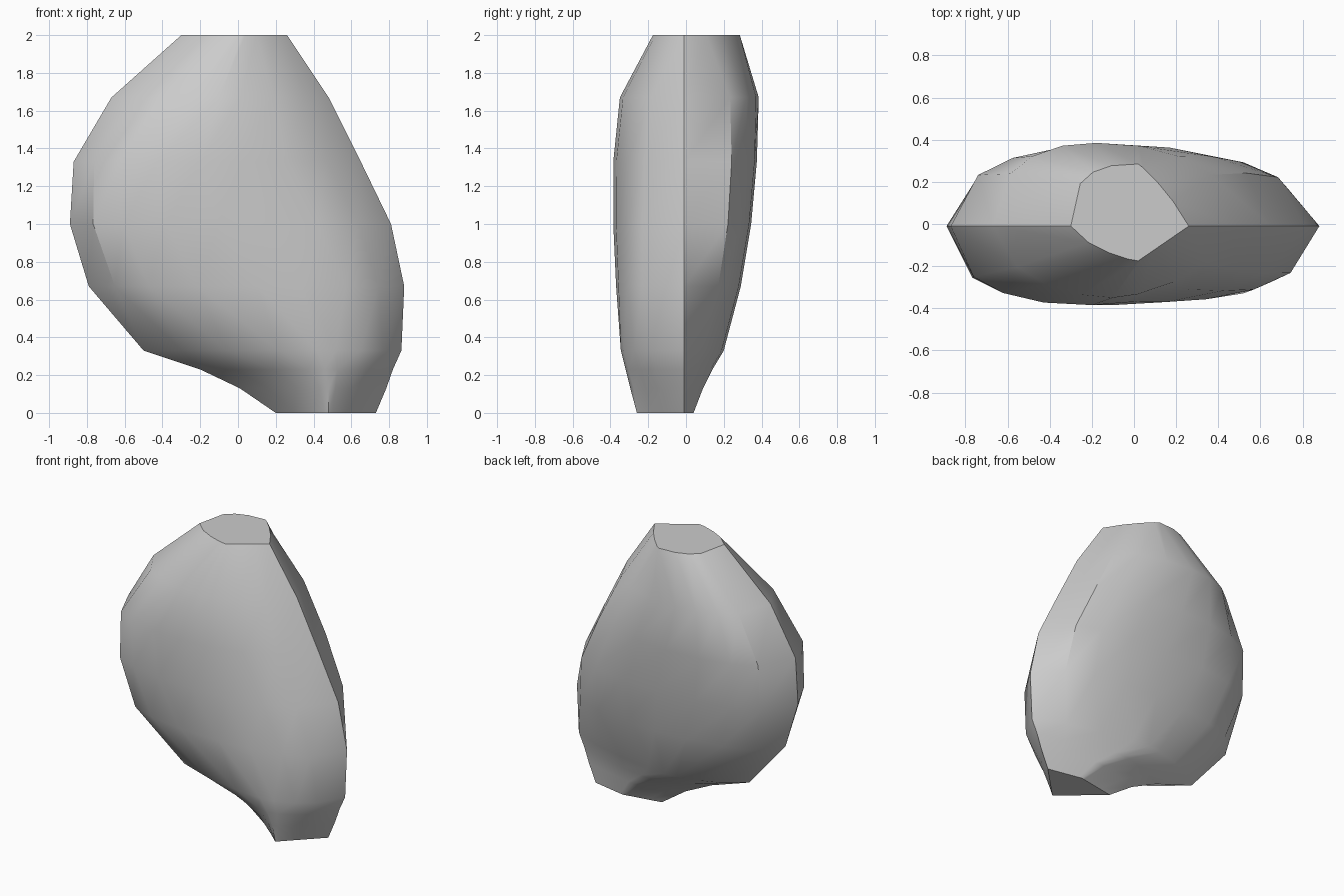
import bpy
import bmesh
from math import cos, sin, radians

default_cube = bpy.data.objects.get("Cube")
if default_cube:
    bpy.data.objects.remove(default_cube, do_unlink=True)

RIDGE_Y = -0.01             # the side ridge runs all round the stone in this plane
ANGLES = (0, 36, 55, 74)    # corner points between a side ridge and a peak

# Rings from foot to crown:
# height, left x, right x, front y, front peak x, back y, back peak x,
# then corner fullness: front left, front right, back right, back left
# (1 gives a straight chamfer, 2 an ellipse, more a squarer corner)
RINGS = [
    (0.00, 0.20, 0.73, -0.26, 0.48, 0.04, 0.48, 1, 1, 1, 1),
    (0.13, 0.01, 0.785, -0.295, 0.48, 0.09, 0.36, 1.1, 1.2, 1.1, 1.1),
    (0.23, -0.20, 0.82, -0.32, 0.46, 0.14, 0.20, 1.3, 1.5, 1.2, 1.2),
    (0.33, -0.50, 0.865, -0.345, 0.42, 0.20, 0.04, 1.7, 1.7, 1.4, 1.5),
    (0.67, -0.79, 0.88, -0.37, 0.10, 0.29, 0.05, 2.5, 2.2, 2.1, 2.1),
    (1.00, -0.89, 0.81, -0.385, -0.10, 0.345, 0.00, 2.5, 2, 2.5, 2.4),
    (1.33, -0.87, 0.65, -0.385, -0.20, 0.375, -0.10, 2.4, 1.8, 2.5, 2.3),
    (1.67, -0.67, 0.48, -0.35, -0.10, 0.385, -0.18, 1.9, 1.6, 2.2, 2.3),
    (2.00, -0.30, 0.26, -0.175, 0.02, 0.285, 0.02, 1.4, 1, 1.15, 2.8),
]


def corner(side_x, peak_x, peak_y, fullness):
    """Points from the side ridge up to, but not including, the peak."""
    points = []
    for angle in map(radians, ANGLES):
        across = cos(angle) ** (2 / fullness)
        out = sin(angle) ** (2 / fullness)
        points.append((peak_x + (side_x - peak_x) * across,
                       RIDGE_Y + (peak_y - RIDGE_Y) * out))
    return points


def ring_outline(left, right, front, front_x, back, back_x, *fullness):
    """Closed outline, anticlockwise from the left ridge past the front."""
    front_left, front_right, back_right, back_left = fullness
    outline = corner(left, front_x, front, front_left) + [(front_x, front)]
    outline += corner(right, front_x, front, front_right)[::-1]
    outline += corner(right, back_x, back, back_right)[1:] + [(back_x, back)]
    outline += corner(left, back_x, back, back_left)[:0:-1]
    return outline


# Stone body lofted through the rings
bm = bmesh.new()
loops = []
for height, *shape in RINGS:
    loops.append([bm.verts.new((x, y, height)) for x, y in ring_outline(*shape)])

count = len(loops[0])
for lower, upper in zip(loops, loops[1:]):
    for i in range(count):
        j = (i + 1) % count
        bm.faces.new((lower[i], lower[j], upper[j], upper[i]))

# Flat foot and crown
bm.faces.new(loops[0][::-1])
bm.faces.new(loops[-1])
bmesh.ops.recalc_face_normals(bm, faces=bm.faces)

mesh = bpy.data.meshes.new("stone")
bm.to_mesh(mesh)
bm.free()
stone = bpy.data.objects.new("stone", mesh)
bpy.context.collection.objects.link(stone)

# Plain grey stone
grey = bpy.data.materials.new("stone grey")
grey.use_nodes = True
color = (0.6, 0.6, 0.6, 1.0)
grey.diffuse_color = color
grey.node_tree.nodes["Principled BSDF"].inputs["Base Color"].default_value = color
mesh.materials.append(grey)

# Smooth faces, with the ridge and flat ends kept crisp
bpy.context.view_layer.objects.active = stone
stone.select_set(True)
bpy.ops.object.shade_smooth_by_angle(angle=radians(35))
for edge in mesh.edges:
    ends = [mesh.vertices[v].co for v in edge.vertices]
    if all(abs(co.y - RIDGE_Y) < 0.0001 for co in ends):
        edge.use_edge_sharp = True
